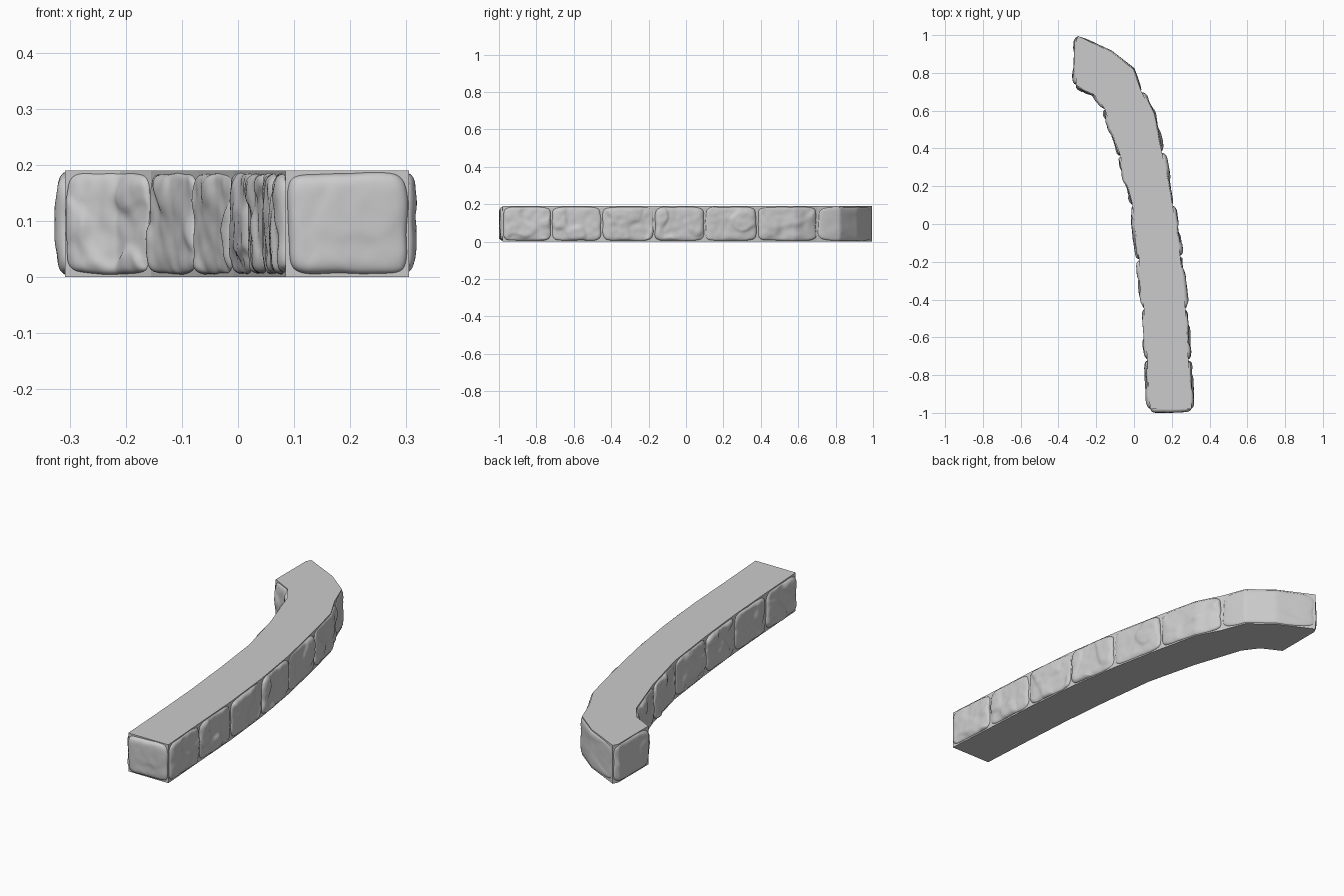
import bpy, bmesh, math, random
from mathutils import Vector, noise

random.seed(4)
if "Cube" in bpy.data.objects:
    bpy.data.objects.remove(bpy.data.objects["Cube"])

grey = bpy.data.materials.new("stone grey")
grey.use_nodes = True
grey.diffuse_color = (0.6, 0.6, 0.6, 1)
grey.node_tree.nodes["Principled BSDF"].inputs["Base Color"].default_value = (0.6, 0.6, 0.6, 1)

HEIGHT = 0.19

# Footprint corners, counter-clockwise; every run between corners carries stones
front_edge = [(.085, -.98), (.305, -.98)]
outer_edge = [(.305, -.98), (.288, -.72), (.272, -.45), (.245, -.17),
              (.205, .10), (.148, .38)]
outer_bend = [(.148, .38), (.102, .58), (.04, .70)]
back_edge = [(.04, .70), (-.005, .82), (-.12, .91), (-.295, .995)]
end_edge = [(-.295, .995), (-.308, .97), (-.308, .735)]
inner_bend = [(-.308, .735), (-.21, .685), (-.155, .61)]
inner_edge = [(-.155, .61), (-.072, .36), (-.008, .10), (.027, -.19),
              (.052, -.45), (.07, -.72), (.085, -.98)]


def finish(bm, name, smooth):
    mesh = bpy.data.meshes.new(name)
    bm.to_mesh(mesh)
    bm.free()
    mesh.materials.append(grey)
    for p in mesh.polygons:
        p.use_smooth = smooth
    obj = bpy.data.objects.new(name, mesh)
    bpy.context.collection.objects.link(obj)
    return obj


def along(path, t):
    """Point at fraction t of the path's length."""
    pts = [Vector(p) for p in path]
    lengths = [(b - a).length for a, b in zip(pts, pts[1:])]
    d = t * sum(lengths)
    for a, b, l in zip(pts, pts[1:], lengths):
        if d <= l:
            return a.lerp(b, max(d, 0) / l)
        d -= l
    return pts[-1]


def add_stone(name, path, depth, rough):
    """Rounded, chiselled stone face bulging out of the wall along a path."""
    nu, nv = 56, 40
    seed = Vector([random.uniform(-50, 50) for _ in range(3)])
    tilt = random.uniform(-0.35, 0.35)
    bm = bmesh.new()
    grid = []
    for i in range(nu + 1):
        row = []
        for j in range(nv + 1):
            # fine spacing near the rim, square bent to a rounded rectangle
            s = math.sin(math.pi / 2 * (2 * i / nu - 1))
            t = math.sin(math.pi / 2 * (2 * j / nv - 1))
            m = max(abs(s), abs(t))
            k = m / (abs(s) ** 7 + abs(t) ** 7) ** (1 / 7) if m else 1
            waver = 1 + 0.035 * m * (noise.noise(Vector((s * 2, t * 2, 0)) + seed) - 0.5)
            s, t = s * k * waver, t * k * waver
            f = 0.5 + 0.49 * s
            p = along(path, f)
            d = along(path, min(f + .06, 1)) - along(path, max(f - .06, 0))
            out = Vector((d.y, -d.x)).normalized()
            # pillow shape with broken ledges
            pillow = math.sqrt(max(0, 1 - m ** 9))
            q = Vector((s * 1.3, t * 0.9, 3)) + seed
            ledge = math.tanh(9 * (noise.noise(q) - 0.08))
            ripple = noise.noise(q * 3)
            h = depth * pillow * (1 + tilt * s + rough * (0.35 * ledge + 0.25 * ripple)) - 0.002
            p = p + out * h
            row.append(bm.verts.new((p.x, p.y, HEIGHT / 2 + t * 0.091)))
        grid.append(row)
    for i in range(nu):
        for j in range(nv):
            bm.faces.new((grid[i][j], grid[i + 1][j], grid[i + 1][j + 1], grid[i][j + 1]))
    finish(bm, name, True)


# Solid curved wall
outline = []
for edge in (front_edge, outer_edge, outer_bend, back_edge, end_edge, inner_bend, inner_edge):
    outline += edge[:-1]
bm = bmesh.new()
base = bm.faces.new([bm.verts.new((x, y, 0)) for x, y in outline])
top = bmesh.ops.extrude_face_region(bm, geom=[base])["geom"]
bmesh.ops.translate(bm, vec=(0, 0, HEIGHT), verts=[g for g in top if isinstance(g, bmesh.types.BMVert)])
bmesh.ops.recalc_face_normals(bm, faces=bm.faces)
finish(bm, "curved_wall", False)

# Stones on the ends and bends
add_stone("front_stone", front_edge, 0.02, 0.2)
add_stone("outer_bend_stone", outer_bend, 0.016, 0.9)
add_stone("back_stone", back_edge, 0.009, 0.3)
add_stone("end_stone", end_edge, 0.015, 0.5)
add_stone("inner_bend_stone", inner_bend, 0.014, 0.8)

# Rows of stones on the long sides
for side, edge in (("outer", outer_edge), ("inner", inner_edge)):
    for n, pair in enumerate(zip(edge, edge[1:]), 1):
        add_stone(f"{side}_stone_{n}", pair, 0.016, 0.8)
